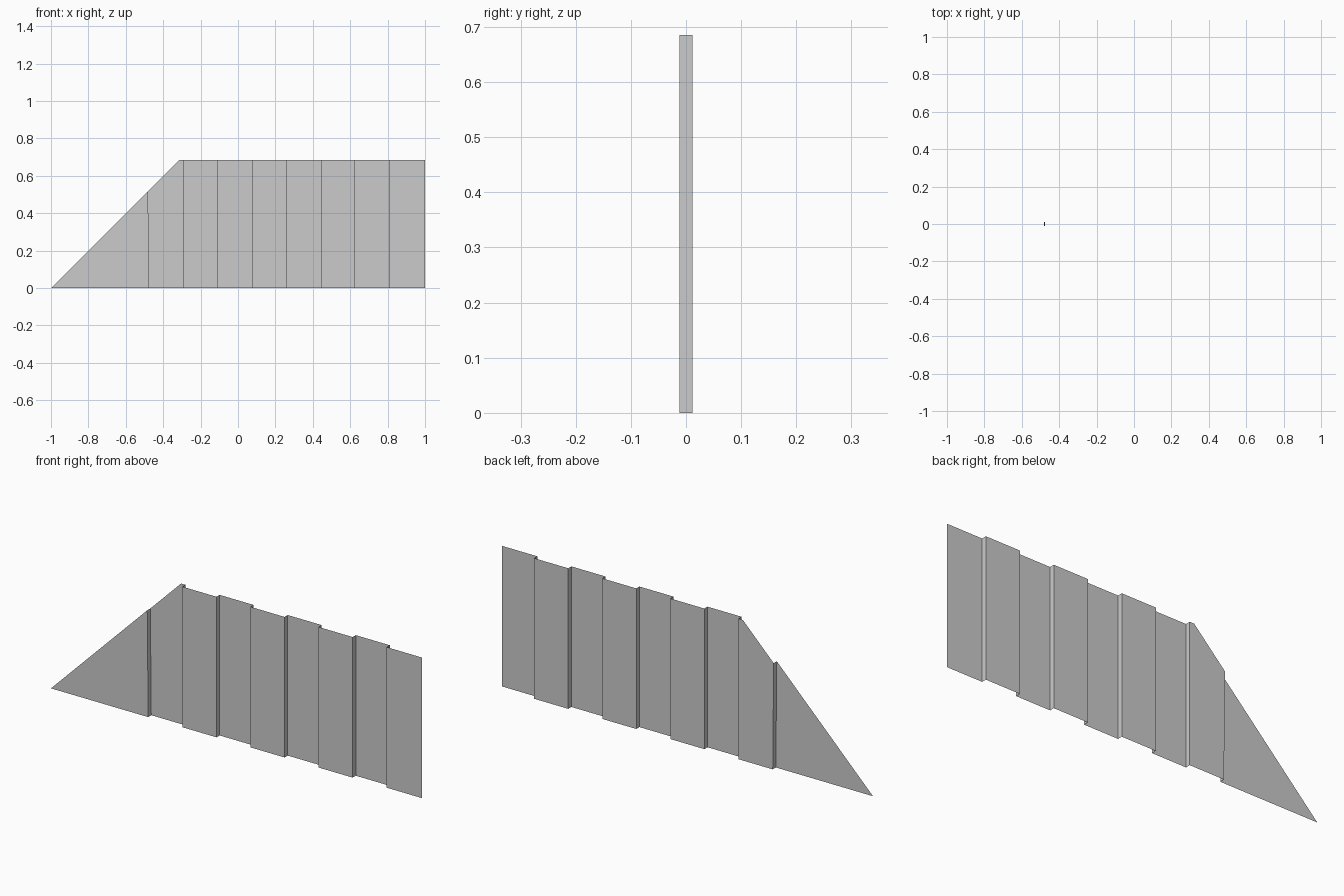
import bpy, bmesh
from mathutils import Vector

if "Cube" in bpy.data.objects:
    bpy.data.objects.remove(bpy.data.objects["Cube"])

HEIGHT = 0.685
DEPTH = 0.012
PITCH = 0.1835

# Square-wave plan line: creases alternate between front and back planes
creases = [-0.476] + [-0.291 + PITCH * i for i in range(7)]
plan = [(-1.0, -DEPTH)]
y = -DEPTH
for x in creases:
    plan += [(x, y), (x, -y)]
    y = -y
plan.append((1.0, y))

# Raise the line into a thin sheet; the first crease leans slightly left
bm = bmesh.new()
low = [bm.verts.new((x, y, 0)) for x, y in plan]
high = [bm.verts.new((x - (0.0066 if i in (1, 2) else 0), y, HEIGHT))
        for i, (x, y) in enumerate(plan)]
for i in range(len(plan) - 1):
    bm.faces.new((low[i], low[i + 1], high[i + 1], high[i]))

# Trim the left end along the 45 degree slope
bmesh.ops.bisect_plane(bm, geom=bm.verts[:] + bm.edges[:] + bm.faces[:], dist=1e-5,
                       plane_co=Vector((-1, 0, 0)), plane_no=Vector((-1, 0, 1)),
                       clear_outer=True)
bmesh.ops.remove_doubles(bm, verts=bm.verts[:], dist=1e-5)

mesh = bpy.data.meshes.new("corrugated_sheet")
bm.to_mesh(mesh)
bm.free()
sheet = bpy.data.objects.new("corrugated_sheet", mesh)
bpy.context.collection.objects.link(sheet)
